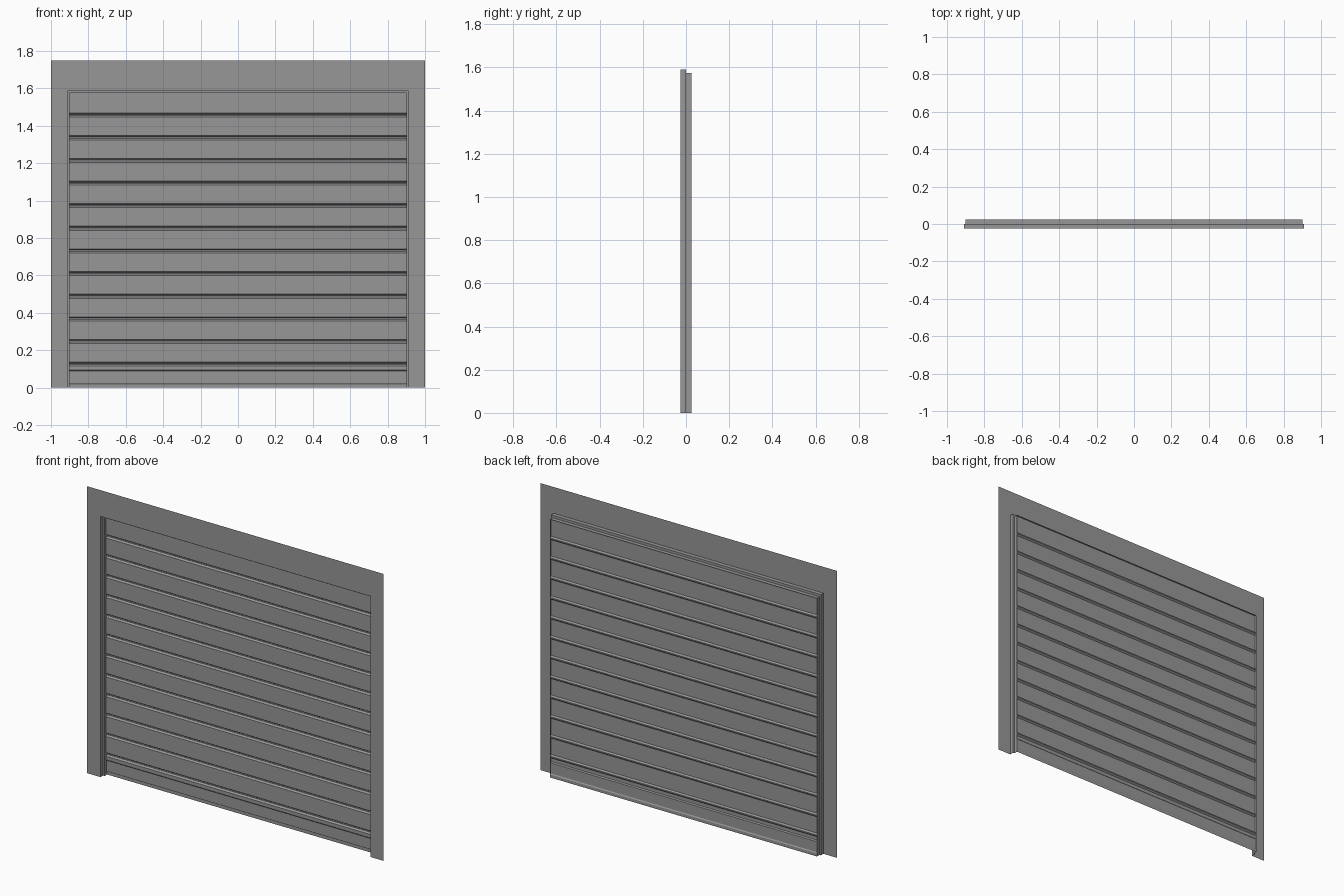
import bpy

cube = bpy.data.objects.get("Cube")
if cube:
    bpy.data.objects.remove(cube, do_unlink=True)

# Single painted metal colour
grey = bpy.data.materials.new("warm_grey_metal")
grey.use_nodes = True
colour = (0.31, 0.31, 0.31, 1)
grey.diffuse_color = colour
grey.node_tree.nodes["Principled BSDF"].inputs["Base Color"].default_value = colour

FRONT, STEP, BACK = -0.025, 0.0, 0.025
DOOR_HALF, DOOR_TOP = 0.9, 1.575
PANEL, RIDGE = 0.014, 0.024


def make_sheet(name, rows):
    """Skin neighbouring rows of points with quads."""
    n = len(rows[0])
    verts = [p for row in rows for p in row]
    faces = []
    for r in range(len(rows) - 1):
        for i in range(n - 1):
            a = r * n + i
            faces.append((a, a + 1, a + n + 1, a + n))
    mesh = bpy.data.meshes.new(name)
    mesh.from_pydata(verts, [], faces)
    mesh.materials.append(grey)
    obj = bpy.data.objects.new(name, mesh)
    bpy.context.collection.objects.link(obj)
    return obj


def arch(half, top, y):
    """Doorway outline: up one side, across and down the other."""
    return [(-half, y, 0), (-half, y, top), (half, y, top), (half, y, 0)]


# Flat wall around the opening
make_sheet("wall_panel", [arch(1, 1.75, FRONT), arch(0.91, 1.59, FRONT)])

# Stepped reveal running back from the wall
make_sheet("door_frame", [
    arch(0.91, 1.59, FRONT),
    arch(0.91, 1.59, STEP),
    arch(DOOR_HALF, DOOR_TOP, STEP),
    arch(DOOR_HALF, DOOR_TOP, BACK),
])

# Slatted door: one profile from top to bottom with pressed grooves
profile = [(PANEL, DOOR_TOP)]
for i in range(12):
    z = 1.468 - i * 0.121
    profile += [(PANEL, z), (RIDGE, z - 0.007),
                (RIDGE, z - 0.014), (PANEL, z - 0.022)]

# Bottom rail, set back under the last slat
profile += [(PANEL, 0.094), (0.02, 0.088), (0.02, 0.024), (RIDGE, 0.018), (RIDGE, 0)]
make_sheet("slatted_door",
           [[(-DOOR_HALF, y, z) for y, z in profile],
            [(DOOR_HALF, y, z) for y, z in profile]])
